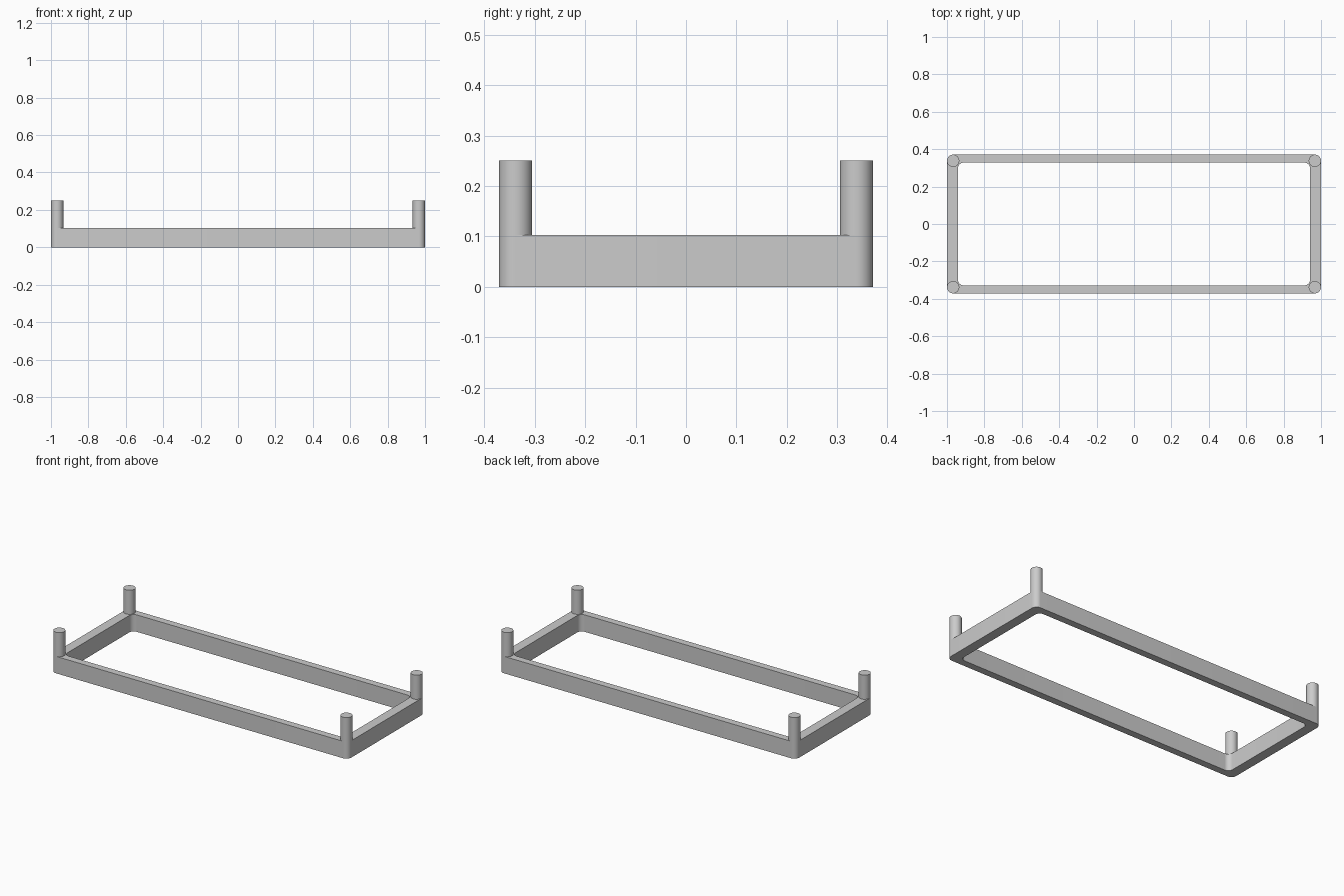
import bpy, bmesh, math

if "Cube" in bpy.data.objects:
    bpy.data.objects.remove(bpy.data.objects["Cube"])

HALF_X, HALF_Y = 1.0, 0.371      # outer footprint
IN_X, IN_Y = 0.941, 0.328        # inner opening
RAIL_H, POST_H = 0.103, 0.25
R_OUT, R_IN = 0.033, 0.03
SEG = 12                         # segments per corner quarter

grey = bpy.data.materials.new("grey")
grey.diffuse_color = (0.6, 0.6, 0.6, 1)
grey.use_nodes = True
grey.node_tree.nodes["Principled BSDF"].inputs["Base Color"].default_value = grey.diffuse_color


def finish(bm, name):
    bmesh.ops.recalc_face_normals(bm, faces=bm.faces)
    mesh = bpy.data.meshes.new(name)
    bm.to_mesh(mesh)
    bm.free()
    mesh.materials.append(grey)
    obj = bpy.data.objects.new(name, mesh)
    bpy.context.collection.objects.link(obj)
    bpy.ops.object.select_all(action='DESELECT')
    obj.select_set(True)
    bpy.context.view_layer.objects.active = obj
    bpy.ops.object.shade_smooth_by_angle(angle=math.radians(30))
    return obj


def rounded_rect(hx, hy, r):
    pts = []
    for k, (sx, sy) in enumerate([(1, 1), (-1, 1), (-1, -1), (1, -1)]):
        for i in range(SEG + 1):
            a = math.pi / 2 * (k + i / SEG)
            pts.append((sx * (hx - r) + r * math.cos(a),
                        sy * (hy - r) + r * math.sin(a)))
    return pts


# Rectangular frame with rounded corners, inside and out
bm = bmesh.new()
outer = rounded_rect(HALF_X, HALF_Y, R_OUT)
inner = rounded_rect(IN_X, IN_Y, R_IN)
rings = [[bm.verts.new((x, y, z)) for x, y in pts]
         for pts, z in [(outer, 0), (outer, RAIL_H), (inner, RAIL_H), (inner, 0)]]
n = len(outer)
for j in range(4):
    a, b = rings[j], rings[(j + 1) % 4]
    for i in range(n):
        k = (i + 1) % n
        bm.faces.new((a[i], a[k], b[k], b[i]))
finish(bm, "frame")

# Round corner posts standing flush with the frame's corners
for sx, side in [(-1, "left"), (1, "right")]:
    for sy, end in [(-1, "front"), (1, "back")]:
        bm = bmesh.new()
        bmesh.ops.create_cone(bm, cap_ends=True, segments=SEG * 4,
                              radius1=R_OUT, radius2=R_OUT, depth=POST_H - RAIL_H)
        bmesh.ops.translate(bm, verts=bm.verts,
                            vec=(sx * (HALF_X - R_OUT), sy * (HALF_Y - R_OUT),
                                 (POST_H + RAIL_H) / 2))
        finish(bm, f"post_{end}_{side}")
